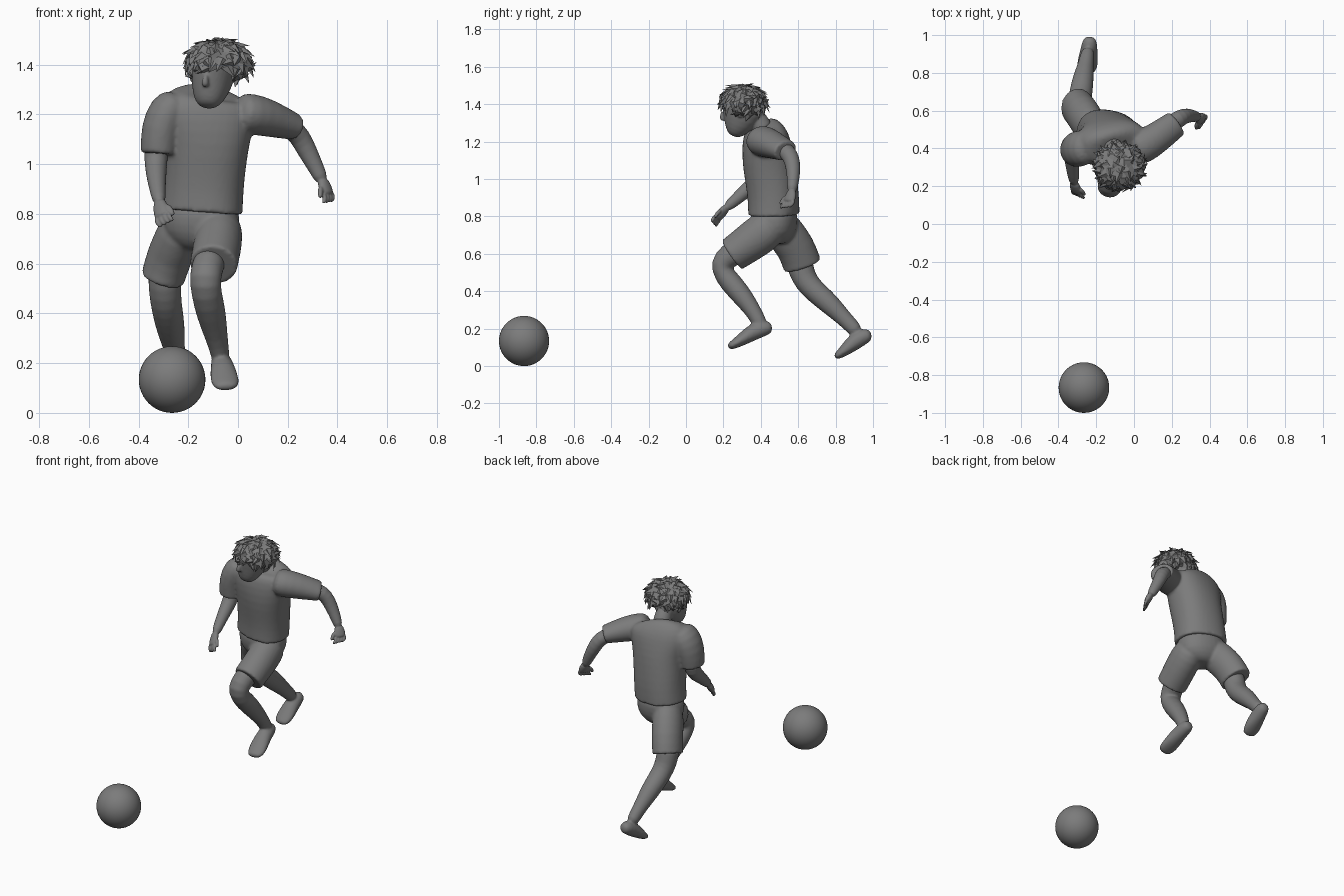
import bpy, bmesh, math, random
from mathutils import Vector, Matrix

random.seed(4)
X, Y = Vector((1, 0, 0)), Vector((0, 1, 0))
grey = bpy.data.materials.new("dark_grey")
grey.diffuse_color = (0.2, 0.2, 0.2, 1)


def finish(name, bm, smooth=True, subdiv=0):
    bmesh.ops.recalc_face_normals(bm, faces=bm.faces)
    me = bpy.data.meshes.new(name)
    bm.to_mesh(me)
    bm.free()
    me.materials.append(grey)
    ob = bpy.data.objects.new(name, me)
    bpy.context.collection.objects.link(ob)
    for p in me.polygons:
        p.use_smooth = smooth
    if subdiv:
        ob.modifiers.new("Subdivision", 'SUBSURF').levels = subdiv
        ob.modifiers["Subdivision"].render_levels = subdiv
    return ob


def tube(name, rings, ref=X, sides=16, power=1.0, hem=False):
    """Loft ellipses (x, y, z, half width, half depth, yaw) along a path."""
    bm = bmesh.new()
    crease = bm.edges.layers.float.new("crease_edge")
    pts = [Vector(r[:3]) for r in rings]
    loops = []
    for i, r in enumerate(rings):
        t = (pts[min(i + 1, len(pts) - 1)] - pts[max(i - 1, 0)]).normalized()
        yaw = r[5] if len(r) > 5 else 0
        u = Matrix.Rotation(math.radians(yaw), 3, 'Z') @ ref
        u = (u - t * u.dot(t)).normalized()
        v = t.cross(u)
        loop = []
        for k in range(sides):
            a = 2 * math.pi * k / sides
            c, s = math.cos(a), math.sin(a)
            c = math.copysign(abs(c) ** power, c)
            s = math.copysign(abs(s) ** power, s)
            loop.append(bm.verts.new(pts[i] + u * c * r[3] + v * s * r[4]))
        loops.append(loop)
    for a, b in zip(loops, loops[1:]):
        for k in range(sides):
            n = (k + 1) % sides
            bm.faces.new((a[k], a[n], b[n], b[k]))
    bm.faces.new(loops[0])
    end = bm.faces.new(loops[-1])
    if hem:
        for e in end.edges:
            e[crease] = 1.0
    return finish(name, bm, True, 1)


def fuse(name, parts, voxel=0.008, smooth=5):
    """Merge overlapping parts into one continuous smooth skin."""
    bpy.ops.object.select_all(action='DESELECT')
    for ob in parts:
        ob.select_set(True)
    bpy.context.view_layer.objects.active = parts[0]
    bpy.ops.object.convert(target='MESH')
    bpy.ops.object.join()
    ob = bpy.context.view_layer.objects.active
    ob.name = name
    m = ob.modifiers.new("Remesh", 'REMESH')
    m.mode, m.voxel_size, m.use_smooth_shade = 'VOXEL', voxel, True
    m = ob.modifiers.new("Smooth", 'SMOOTH')
    m.factor, m.iterations = 0.5, smooth
    return ob


# Ball
bm = bmesh.new()
bmesh.ops.create_uvsphere(bm, u_segments=40, v_segments=24, radius=0.134,
                          matrix=Matrix.Translation((-0.265, -0.866, 0.134)))
finish("ball", bm)

# Shirt: body from neck to hem, and two sleeves
body = tube("shirt_body", [
    (-0.11, 0.42, 1.295, 0.07, 0.06, 5),
    (-0.115, 0.43, 1.283, 0.15, 0.085, 8),
    (-0.12, 0.43, 1.25, 0.195, 0.115, 8),
    (-0.12, 0.43, 1.19, 0.195, 0.132, 6),
    (-0.12, 0.44, 1.10, 0.17, 0.142, 0),
    (-0.13, 0.455, 1.00, 0.164, 0.14, -4),
    (-0.138, 0.468, 0.90, 0.162, 0.138, -8),
    (-0.145, 0.47, 0.81, 0.166, 0.136, -12)], power=0.87, hem=True, sides=20)
left = tube("sleeve", [
    (-0.01, 0.39, 1.21, 0.09, 0.08),
    (0.05, 0.41, 1.203, 0.094, 0.085),
    (0.12, 0.455, 1.187, 0.085, 0.079),
    (0.225, 0.533, 1.151, 0.074, 0.055)], ref=Y, hem=True)
right = tube("sleeve", [
    (-0.23, 0.41, 1.27, 0.06, 0.08),
    (-0.28, 0.40, 1.22, 0.085, 0.10),
    (-0.312, 0.395, 1.14, 0.083, 0.097),
    (-0.318, 0.392, 1.042, 0.075, 0.082)], hem=True)
fuse("shirt", [body, left, right], 0.009, 6)

# Shorts: hips and two legs
hips = tube("hips", [
    (-0.145, 0.47, 0.85, 0.145, 0.12, -12),
    (-0.145, 0.47, 0.79, 0.158, 0.128, -12),
    (-0.15, 0.475, 0.72, 0.157, 0.12, -12),
    (-0.155, 0.475, 0.67, 0.11, 0.085, -12),
    (-0.155, 0.475, 0.65, 0.05, 0.05, -12)], power=0.9)
left = tube("shorts_leg", [
    (-0.07, 0.48, 0.765, 0.085, 0.09),
    (-0.075, 0.42, 0.72, 0.097, 0.113),
    (-0.085, 0.34, 0.66, 0.10, 0.105),
    (-0.098, 0.245, 0.594, 0.098, 0.096)], hem=True)
right = tube("shorts_leg", [
    (-0.21, 0.49, 0.79, 0.08, 0.09),
    (-0.235, 0.52, 0.72, 0.093, 0.11),
    (-0.275, 0.59, 0.635, 0.094, 0.105),
    (-0.303, 0.622, 0.54, 0.09, 0.106)], hem=True)
fuse("shorts", [hips, left, right], 0.009, 5)

# Legs with feet (heel to toe)
leg = tube("leg", [
    (-0.105, 0.31, 0.635, 0.065, 0.07),
    (-0.12, 0.235, 0.595, 0.066, 0.07),
    (-0.133, 0.185, 0.542, 0.065, 0.066),
    (-0.128, 0.205, 0.485, 0.062, 0.06),
    (-0.108, 0.28, 0.40, 0.062, 0.06),
    (-0.088, 0.35, 0.31, 0.047, 0.046),
    (-0.072, 0.39, 0.24, 0.038, 0.04),
    (-0.068, 0.408, 0.20, 0.036, 0.038)])
foot = tube("foot", [
    (-0.07, 0.462, 0.207, 0.025, 0.025),
    (-0.068, 0.43, 0.206, 0.042, 0.042),
    (-0.062, 0.36, 0.185, 0.048, 0.048),
    (-0.056, 0.30, 0.142, 0.059, 0.034),
    (-0.048, 0.25, 0.113, 0.056, 0.024),
    (-0.044, 0.225, 0.10, 0.035, 0.015)])
fuse("left_leg", [leg, foot], 0.007, 4)
leg = tube("leg", [
    (-0.295, 0.60, 0.59, 0.07, 0.075),
    (-0.295, 0.615, 0.51, 0.067, 0.071),
    (-0.29, 0.645, 0.445, 0.064, 0.065),
    (-0.28, 0.70, 0.39, 0.062, 0.061),
    (-0.27, 0.765, 0.335, 0.058, 0.059),
    (-0.258, 0.83, 0.27, 0.045, 0.046),
    (-0.248, 0.885, 0.215, 0.038, 0.041),
    (-0.243, 0.92, 0.175, 0.036, 0.038)])
foot = tube("foot", [
    (-0.232, 0.994, 0.165, 0.025, 0.025),
    (-0.235, 0.96, 0.165, 0.042, 0.044),
    (-0.24, 0.905, 0.134, 0.048, 0.048),
    (-0.245, 0.858, 0.092, 0.057, 0.034),
    (-0.25, 0.82, 0.062, 0.054, 0.024),
    (-0.25, 0.795, 0.046, 0.035, 0.014)])
fuse("right_leg", [leg, foot], 0.007, 4)


# Hands: palm, four curled fingers and a thumb, fused to the arm
def arm_with_hand(side, arm, wrist, tip, across, curl):
    w, t, a, c = Vector(wrist), Vector(tip), Vector(across).normalized(), Vector(curl)
    mid = w.lerp(t, 0.55)
    parts = [arm, tube("palm", [
        (*w.lerp(t, -0.2), 0.024, 0.022), (*w.lerp(t, 0.25), 0.036, 0.022),
        (*mid, 0.037, 0.02), (*w.lerp(t, 0.7), 0.03, 0.015)], ref=a, sides=10)]
    for k in range(4):
        p = mid + a * (k - 1.5) * 0.019
        parts.append(tube("finger", [
            (*p, 0.011, 0.011), (*(p + (t - mid) * 0.7), 0.011, 0.011),
            (*(p + (t - mid) + c), 0.009, 0.009)], ref=a, sides=8))
    p = w.lerp(t, 0.2) - a * 0.025
    parts.append(tube("thumb", [
        (*p, 0.013, 0.013), (*(p + (t - w) * 0.3 - a * 0.014 + c * 0.4), 0.012, 0.012),
        (*(p + (t - w) * 0.55 - a * 0.008 + c), 0.009, 0.009)], ref=a, sides=8))
    fuse(side + "_arm", parts, 0.004, 3)


arm = tube("arm", [
    (0.15, 0.49, 1.17, 0.048, 0.045),
    (0.215, 0.54, 1.148, 0.05, 0.045),
    (0.25, 0.565, 1.11, 0.044, 0.044),
    (0.28, 0.575, 1.05, 0.04, 0.04),
    (0.317, 0.572, 0.98, 0.031, 0.032),
    (0.342, 0.565, 0.925, 0.026, 0.027)], ref=Y)
arm_with_hand("left", arm, (0.342, 0.565, 0.93), (0.372, 0.543, 0.85),
              (0.55, 0.8, 0.1), (-0.014, -0.02, -0.004))
arm = tube("arm", [
    (-0.325, 0.40, 1.10, 0.05, 0.05),
    (-0.33, 0.41, 1.04, 0.049, 0.052),
    (-0.33, 0.385, 0.99, 0.045, 0.048),
    (-0.328, 0.33, 0.945, 0.04, 0.04),
    (-0.322, 0.26, 0.885, 0.031, 0.032),
    (-0.315, 0.21, 0.84, 0.025, 0.026)])
arm_with_hand("right", arm, (-0.315, 0.212, 0.842), (-0.298, 0.143, 0.763),
              (-0.8, 0.35, -0.4), (0.015, 0.005, -0.005))

# Head with neck, nose, brow and ears
parts = [
    tube("head", [
        (-0.125, 0.25, 1.23, 0.026, 0.024, -15),
        (-0.122, 0.26, 1.25, 0.055, 0.052, -15),
        (-0.113, 0.28, 1.295, 0.075, 0.085, -15),
        (-0.10, 0.302, 1.355, 0.088, 0.115, -15),
        (-0.09, 0.307, 1.42, 0.092, 0.12, -15),
        (-0.085, 0.31, 1.465, 0.078, 0.10, -15),
        (-0.082, 0.31, 1.488, 0.035, 0.045, -15)]),
    tube("neck", [(-0.11, 0.425, 1.25, 0.062, 0.058), (-0.108, 0.39, 1.30, 0.052, 0.056),
                  (-0.10, 0.35, 1.36, 0.05, 0.055)]),
    tube("nose", [(-0.129, 0.20, 1.36, 0.010, 0.012), (-0.132, 0.193, 1.34, 0.013, 0.014),
                  (-0.133, 0.192, 1.325, 0.018, 0.017), (-0.131, 0.205, 1.312, 0.014, 0.012)], sides=8)]
for s in (-1, 1):
    parts.append(tube("ear", [(-0.098 + s * 0.085, 0.315 - s * 0.022, 1.365, 0.012, 0.026),
                              (-0.1 + s * 0.085, 0.308 - s * 0.022, 1.325, 0.010, 0.016)], sides=8))
fuse("head", parts, 0.006, 4)

# Hair: a cap open at the face, covered in pointed tufts
centre, size = Vector((-0.078, 0.305, 1.41)), Vector((0.124, 0.117, 0.087))
face_dir = Vector((-0.26, -0.97, 0))


def on_face(n):
    return n.dot(face_dir) > 0.3 and n.z < -0.3


bm = bmesh.new()
bmesh.ops.create_icosphere(bm, subdivisions=3, radius=1)
gone = [f for f in bm.faces if on_face(f.calc_center_median()) or f.calc_center_median().z < -0.85]
bmesh.ops.delete(bm, geom=gone, context='FACES')
for v in bm.verts:
    v.co = centre + v.co * size
count = 120
for i in range(count):
    z = 1 - 1.75 * (i + 0.5) / count
    a = i * 2.39996
    n = Vector((math.cos(a) * math.sqrt(1 - z * z), math.sin(a) * math.sqrt(1 - z * z), z))
    if on_face(n):
        continue
    down = Vector((n.x, n.y, -0.6)) + Vector([random.uniform(-0.7, 0.7) for _ in range(3)])
    flow = (down - n * down.dot(n)).normalized()
    side = n.cross(flow)
    root = centre + n * size * 0.97
    tip = root + flow * random.uniform(0.04, 0.065) + n * random.uniform(0.008, 0.03)
    w = random.uniform(0.018, 0.028)
    base = [root + side * w, root + n * 0.016, root - side * w, root - flow * 0.03]
    vs = [bm.verts.new(p) for p in base]
    top = bm.verts.new(tip)
    for k in range(4):
        bm.faces.new((vs[k], vs[(k + 1) % 4], top))
    bm.faces.new(vs[::-1])
finish("hair", bm, smooth=False)
